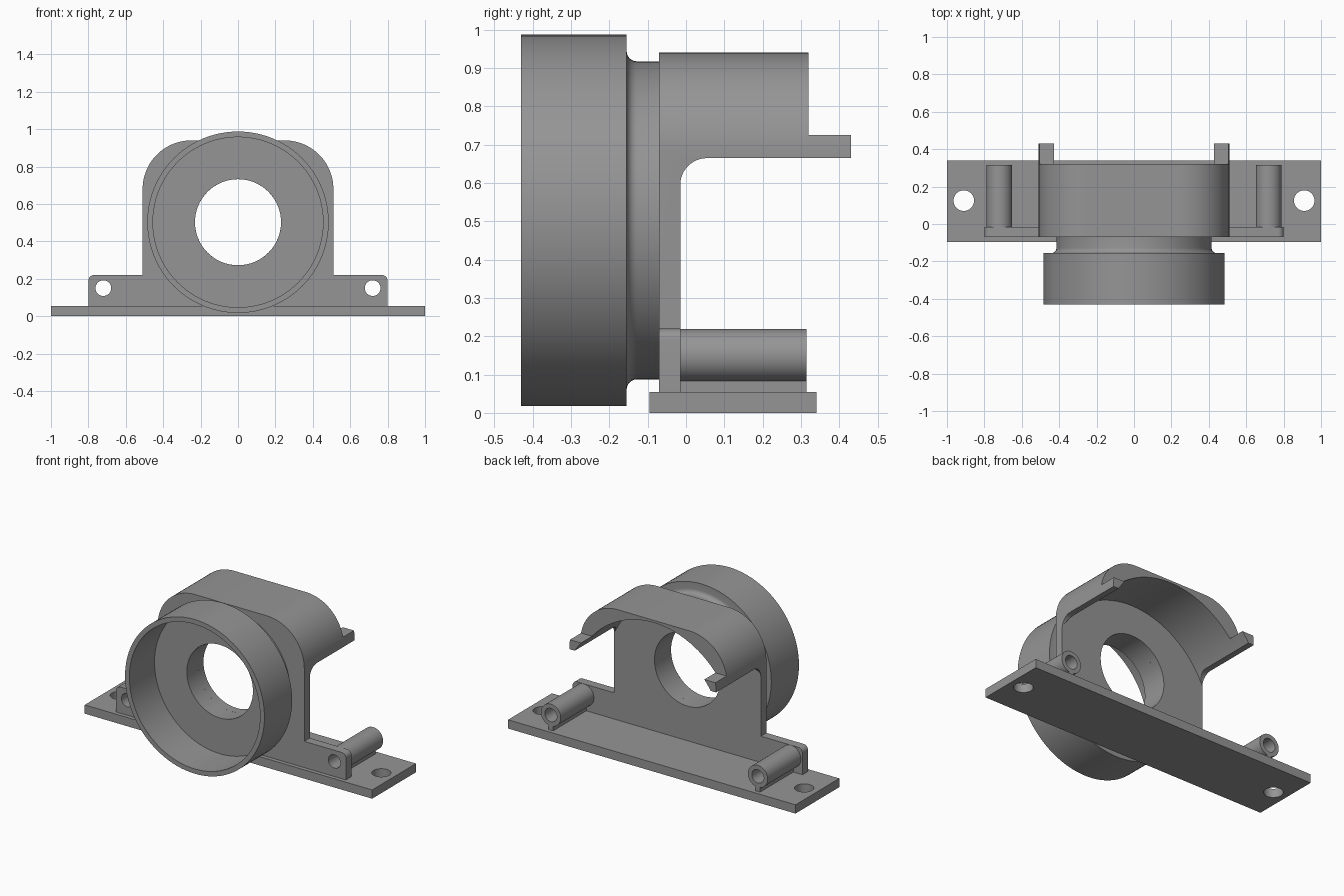
import bpy, bmesh, math

if "Cube" in bpy.data.objects:
    bpy.data.objects.remove(bpy.data.objects["Cube"])

grey = bpy.data.materials.new("plain_grey")
grey.diffuse_color = (0.3, 0.3, 0.3, 1)
grey.use_nodes = True
grey.node_tree.nodes["Principled BSDF"].inputs["Base Color"].default_value = grey.diffuse_color


def mesh_object(name, bm):
    bmesh.ops.recalc_face_normals(bm, faces=bm.faces)
    me = bpy.data.meshes.new(name)
    bm.to_mesh(me)
    bm.free()
    me.materials.append(grey)
    ob = bpy.data.objects.new(name, me)
    bpy.context.collection.objects.link(ob)
    return ob


def prism(name, outline, a, b, axis="y"):
    """Extrude an outline from a to b: (x, z) along y, (y, z) along x, or (x, y) along z."""
    place = {"y": lambda p, d: (p[0], d, p[1]),
             "x": lambda p, d: (d, p[0], p[1]),
             "z": lambda p, d: (p[0], p[1], d)}[axis]
    bm = bmesh.new()
    lo = [bm.verts.new(place(p, a)) for p in outline]
    hi = [bm.verts.new(place(p, b)) for p in outline]
    bm.faces.new(lo)
    bm.faces.new(hi)
    n = len(outline)
    for i in range(n):
        j = (i + 1) % n
        bm.faces.new((lo[i], lo[j], hi[j], hi[i]))
    return mesh_object(name, bm)


def arc(cx, cy, r, start, end, n):
    return [(cx + r * math.cos(math.radians(start + (end - start) * i / n)),
             cy + r * math.sin(math.radians(start + (end - start) * i / n)))
            for i in range(n + 1)]


def circle(cx, cy, r, n=48):
    return arc(cx, cy, r, 0, 360, n)[:-1]


def rect(x0, x1, y0, y1):
    return [(x0, y0), (x1, y0), (x1, y1), (x0, y1)]


def cut(ob, cutters):
    for c in cutters:
        c.hide_render = True
        m = ob.modifiers.new("cut", "BOOLEAN")
        m.operation = "DIFFERENCE"
        m.solver = "EXACT"
        m.object = c
    bpy.context.view_layer.update()
    dg = bpy.context.evaluated_depsgraph_get()
    me = bpy.data.meshes.new_from_object(ob.evaluated_get(dg))
    ob.modifiers.clear()
    ob.data = me
    for c in cutters:
        bpy.data.objects.remove(c)


ZC = 0.5025             # height of the ring axis
FRONT, BACK = -0.07, -0.015   # upright plate faces
parts = []

# Base plate with two screw holes
base = prism("base_plate", rect(-1, 1, -0.095, 0.34), 0, 0.055, "z")
cut(base, [prism("cutter", circle(s * 0.91, 0.125, 0.055), -0.1, 0.2, "z") for s in (-1, 1)])
parts.append(base)

# Upright plate, ears and hood share one outline
half = ([(0.8, 0.05)] + arc(0.77, 0.19, 0.03, 0, 90, 6) + [(0.51, 0.22)]
        + arc(0.25, 0.68, 0.26, 0, 90, 20))
bracket = prism("bracket_with_hood", half + [(-x, z) for x, z in reversed(half)], FRONT, 0.43)
# Space below the hood, with a rounded inner corner
below = [(BACK, -0.1)] + arc(0.055, 0.595, 0.07, 180, 90, 12) + [(0.6, 0.665), (0.6, -0.1)]
cut(bracket, [
    prism("cutter", below, -1.2, 1.2, "x"),
    prism("cutter", rect(0.32, 0.6, 0.725, 1.2), -1.2, 1.2, "x"),   # leaves the two tabs
    prism("cutter", circle(0, 0.365, 0.56, 96), BACK, 0.6),          # hood underside
    prism("cutter", circle(0, ZC, 0.23, 64), -0.3, 0.2),
    prism("cutter", circle(-0.72, 0.15, 0.042, 32), -0.3, 0.2),
    prism("cutter", circle(0.72, 0.15, 0.042, 32), -0.3, 0.2),
])
parts.append(bracket)

# Front ring: closed (radius, y) profile turned about the y axis
profile = ([(0.23, FRONT), (0.23, -0.18), (0.455, -0.18), (0.455, -0.43),
            (0.485, -0.43), (0.485, -0.155)]
           + [(r, y) for r, y in arc(0.442, -0.128, 0.027, 270, 180, 6)]
           + [(0.415, FRONT)])
bm = bmesh.new()
N = 96
rings = [[bm.verts.new((r * math.cos(2 * math.pi * i / N), y, ZC + r * math.sin(2 * math.pi * i / N)))
          for i in range(N)] for r, y in profile]
for k, ring in enumerate(rings):
    nxt = rings[(k + 1) % len(rings)]
    for i in range(N):
        j = (i + 1) % N
        bm.faces.new((ring[i], ring[j], nxt[j], nxt[i]))
parts.append(mesh_object("front_ring", bm))

# Side tubes standing on thin ribs
for s, side in ((-1, "left"), (1, "right")):
    tube = prism(side + "_tube", circle(s * 0.72, 0.15, 0.069), BACK, 0.315)
    cut(tube, [prism("cutter", circle(s * 0.72, 0.15, 0.042, 32), -0.3, 0.6)])
    rib = prism(side + "_tube_rib", rect(s * 0.72 - 0.016, s * 0.72 + 0.016, 0.05, 0.09), BACK, 0.315)
    parts += [tube, rib]

# Smooth the round surfaces, keep the edges sharp
bpy.ops.object.select_all(action="DESELECT")
for ob in parts:
    ob.select_set(True)
bpy.context.view_layer.objects.active = parts[0]
bpy.ops.object.shade_smooth_by_angle(angle=math.radians(30))
